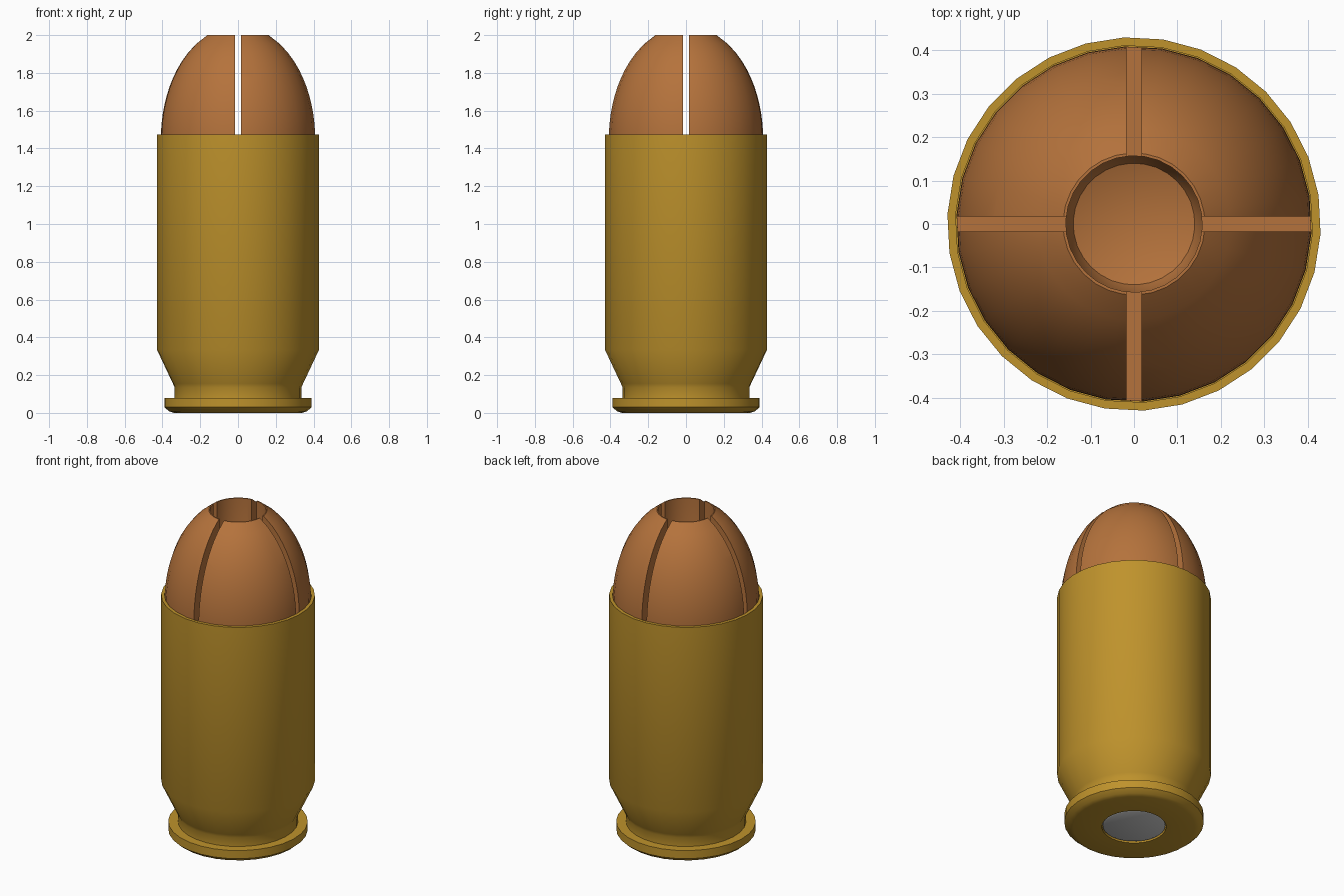
import bpy
import bmesh
from math import cos, sin, pi, radians, sqrt

if "Cube" in bpy.data.objects:
    bpy.data.objects.remove(bpy.data.objects["Cube"])

SIDES = 30
TURN = radians(9)


def material(name, rgb):
    mat = bpy.data.materials.new(name)
    mat.use_nodes = True
    mat.diffuse_color = (*rgb, 1)
    mat.node_tree.nodes["Principled BSDF"].inputs["Base Color"].default_value = (*rgb, 1)
    return mat


def lathe(name, profile, mat=None):
    """Revolve (radius, z) points about z; a zero radius makes a pole."""
    bm = bmesh.new()
    rings = []
    for r, z in profile:
        if r == 0:
            rings.append([bm.verts.new((0, 0, z))] * SIDES)
        else:
            angles = [TURN + 2 * pi * i / SIDES for i in range(SIDES)]
            rings.append([bm.verts.new((r * cos(a), r * sin(a), z)) for a in angles])
    for low, high in zip(rings, rings[1:]):
        for i in range(SIDES):
            j = (i + 1) % SIDES
            corners = dict.fromkeys((low[i], low[j], high[j], high[i]))
            bm.faces.new(list(corners))
    bmesh.ops.recalc_face_normals(bm, faces=bm.faces)
    mesh = bpy.data.meshes.new(name)
    bm.to_mesh(mesh)
    bm.free()
    obj = bpy.data.objects.new(name, mesh)
    bpy.context.collection.objects.link(obj)
    if mat:
        mesh.materials.append(mat)
    return obj


def activate(obj):
    bpy.ops.object.select_all(action="DESELECT")
    obj.select_set(True)
    bpy.context.view_layer.objects.active = obj


def smooth(obj):
    activate(obj)
    bpy.ops.object.shade_smooth_by_angle(angle=radians(30))


def cut_slot(obj, size):
    """Cut a box-shaped slot through the nose, open at the top."""
    bpy.ops.mesh.primitive_cube_add(size=1, location=(0, 0, SLOT_FLOOR + size[2] / 2))
    cutter = bpy.context.object
    cutter.name = "slot_cutter"
    cutter.hide_render = True
    cutter.scale = size
    mod = obj.modifiers.new("slot", "BOOLEAN")
    mod.operation = "DIFFERENCE"
    mod.solver = "EXACT"
    mod.object = cutter
    activate(obj)
    bpy.ops.object.modifier_apply(modifier=mod.name)
    bpy.data.objects.remove(cutter)


brass = material("brass", (0.52, 0.29, 0.025))
copper = material("copper", (0.46, 0.17, 0.045))

# Casing: base with primer pocket, rim, groove, taper, wall and open mouth
casing = lathe("casing", [
    (0, 0.03), (0.18, 0.03), (0.18, 0), (0.34, 0), (0.365, 0.008),
    (0.39, 0.03), (0.39, 0.08), (0.336, 0.08), (0.336, 0.135), (0.345, 0.155),
    (0.43, 0.335), (0.43, 1.475), (0.411, 1.475), (0.411, 1.2), (0, 1.2),
], brass)
smooth(casing)

# Primer disc set into the base
primer = lathe("primer", [(0, 0.003), (0.165, 0.003), (0.175, 0.008), (0.175, 0.029), (0, 0.029)])
smooth(primer)

# Hollow nose: elliptical outside, conical-floored cavity
SHOULDER, TIP, STEPS = 1.45, 2.0, 12
RADIUS, HEIGHT = 0.409, 0.6
profile = [(0, 1.21), (RADIUS, 1.21)]
for i in range(STEPS + 1):
    z = SHOULDER + (TIP - SHOULDER) * i / STEPS
    profile.append((RADIUS * sqrt(1 - ((z - SHOULDER) / HEIGHT) ** 2), z))
profile += [(0.157, TIP), (0.157, 1.43), (0.14, 1.39), (0, 1.34)]
nose = lathe("nose", profile, copper)

# Two crossing slots divide the nose into four petals
SLOT_FLOOR = 1.455
for size in ((1, 0.034, 0.7), (0.034, 1, 0.7)):
    cut_slot(nose, size)
smooth(nose)
